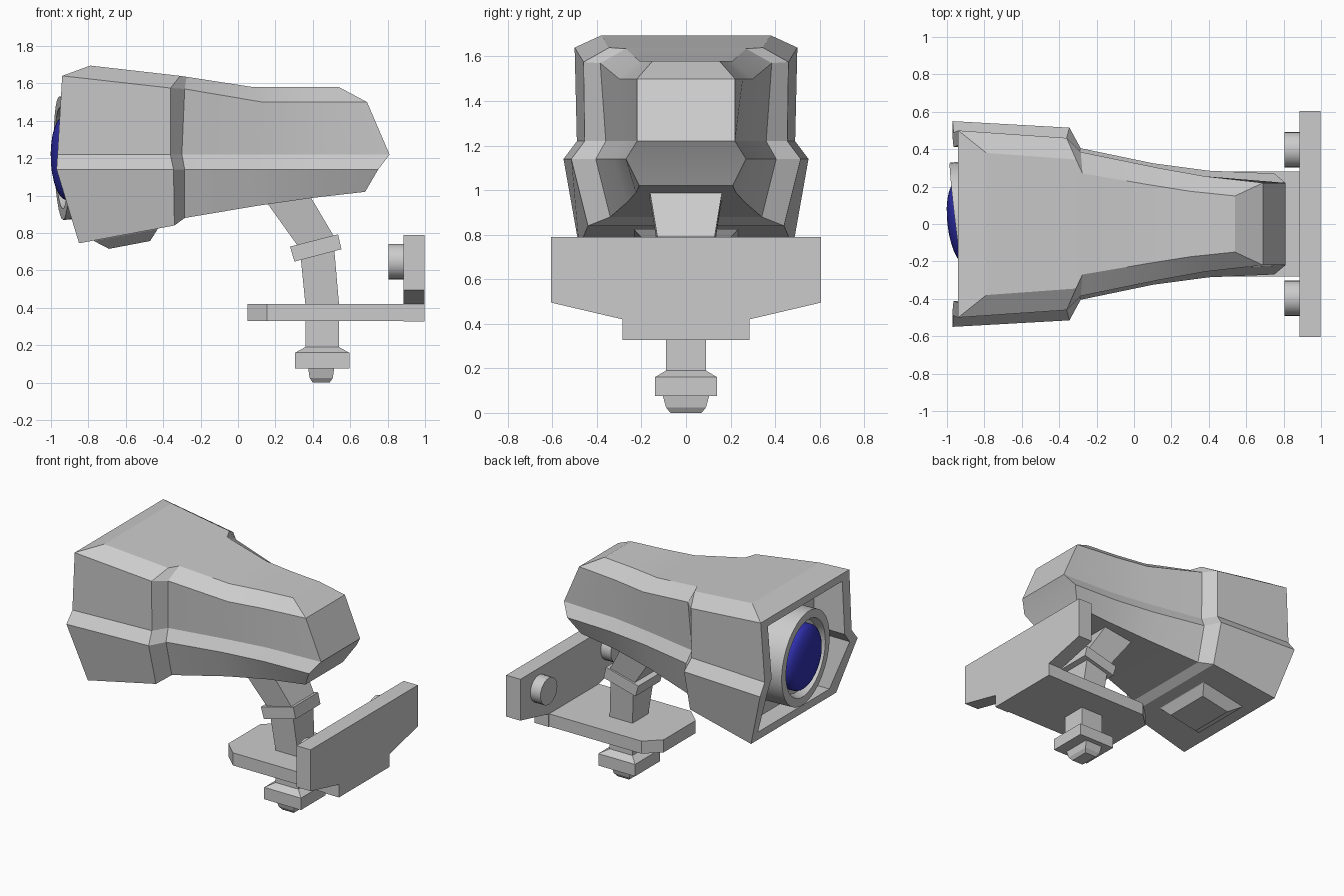
import bpy, bmesh, math
from mathutils import Matrix

if "Cube" in bpy.data.objects:
    bpy.data.objects.remove(bpy.data.objects["Cube"])


def make(name, verts, faces, smooth=None):
    me = bpy.data.meshes.new(name)
    me.from_pydata(verts, [], faces)
    bm = bmesh.new()
    bm.from_mesh(me)
    bmesh.ops.recalc_face_normals(bm, faces=bm.faces)
    bm.to_mesh(me)
    bm.free()
    ob = bpy.data.objects.new(name, me)
    bpy.context.collection.objects.link(ob)
    if smooth:
        bpy.ops.object.select_all(action='DESELECT')
        ob.select_set(True)
        bpy.context.view_layer.objects.active = ob
        bpy.ops.object.shade_smooth_by_angle(angle=math.radians(smooth))
    return ob


def bridge(a, b):
    """Quads between two closed index loops."""
    n = len(a)
    return [(a[i], a[(i + 1) % n], b[(i + 1) % n], b[i]) for i in range(n)]


def loft(name, rings):
    n = len(rings[0])
    loops = [list(range(k * n, k * n + n)) for k in range(len(rings))]
    faces = [loops[0], loops[-1]]
    for a, b in zip(loops, loops[1:]):
        faces += bridge(a, b)
    return make(name, [v for r in rings for v in r], faces)


def rect(a, b, hy, hb=None):
    """Rectangle spanning a to b in xz, with half widths in y at each end."""
    hb = hb or hy
    return [(a[0], -hy, a[1]), (b[0], -hb, b[1]), (b[0], hb, b[1]), (a[0], hy, a[1])]


def prism(name, pts, lift):
    """Extrude a polygon by a vector."""
    return loft(name, [pts, [tuple(p[i] + lift[i] for i in range(3)) for p in pts]])


def lathe(name, profile, n=32, smooth=30):
    """Revolve (x, r) points about the x axis."""
    verts = [(x, r * math.cos(2 * math.pi * i / n), r * math.sin(2 * math.pi * i / n))
             for x, r in profile for i in range(n)]
    loops = [list(range(k * n, k * n + n)) for k in range(len(profile))]
    faces = [loops[0], loops[-1]]
    for a, b in zip(loops, loops[1:]):
        faces += bridge(a, b)
    return make(name, verts, faces, smooth)


# Housing: half sections (roof, shoulder, upper waist, waist, belly) from hood to tail
halves = [
    [(-.79, .38, 1.695), (-.94, .50, 1.64), (-.965, .49, 1.22), (-.97, .55, 1.14), (-.85, .48, .745)],
    [(-.31, .345, 1.64), (-.36, .46, 1.575), (-.362, .455, 1.22), (-.345, .515, 1.14), (-.34, .44, .84)],
    [(-.275, .27, 1.635), (-.285, .385, 1.57), (-.30, .36, 1.22), (-.285, .405, 1.14), (-.285, .34, .88)],
    [(.08, .21, 1.58), (.13, .30, 1.50), (.10, .285, 1.22), (.10, .325, 1.14), (.10, .265, .945)],
    [(.30, .175, 1.58), (.38, .255, 1.50), (.40, .24, 1.22), (.40, .285, 1.14), (.40, .225, .988)],
    [(.54, .15, 1.58), (.69, .22, 1.50), (.81, .22, 1.22), (.75, .27, 1.14), (.68, .21, 1.02)],
]
rings = [h + [(x, -y, z) for x, y, z in reversed(h)] for h in halves]
verts = [v for r in rings for v in r]
faces = []
for k in range(len(rings) - 1):
    faces += bridge(range(k * 10, k * 10 + 10), range(k * 10 + 10, k * 10 + 20))
faces += [(50 + i, 51 + i, 58 - i, 59 - i) for i in range(4)]   # tail facets
faces.append((0, 1, 8, 9))                                       # brow
# Hood rim and recess
rim = rings[0][1:9]
inner = [(x, y * .84, 1.2 + (z - 1.2) * .88) for x, y, z in rim]
floor = [(-.72, y, z) for x, y, z in inner]
verts += inner + floor
faces += bridge(range(1, 9), range(60, 68)) + bridge(range(60, 68), range(68, 76))
faces.append(tuple(range(68, 76)))
make("housing", verts, faces, 20)

# Pad under the hood
loft("hood_pad", [rect((-.79, .79), (-.40, .85), .25),
                  rect((-.77, .757), (-.43, .82), .23),
                  rect((-.69, .715), (-.47, .757), .17)])

# Lens barrel and glass, slightly turned
turn = Matrix.Translation((-.945, 0, 1.2)) @ Matrix.Rotation(.12, 4, 'Z') @ Matrix.Rotation(-.03, 4, 'Y')
barrel = lathe("lens_barrel", [(.24, .33), (0, .33), (0, .27), (.05, .25)])
R, edge = .21, .225
a = .56
glass_prof = [(.06, edge)] + [(-.052 + .075 * (1 - math.cos(t)), edge * math.sin(t))
                              for t in [math.pi / 2 * (1 - i / 7) for i in range(7)]]
glass = lathe("lens_glass", glass_prof, smooth=60)
blue = bpy.data.materials.new("blue_glass")
blue.diffuse_color = (.03, .03, .45, 1)
blue.use_nodes = True
blue.node_tree.nodes["Principled BSDF"].inputs["Base Color"].default_value = blue.diffuse_color
glass.data.materials.append(blue)
barrel.matrix_world = turn
glass.matrix_world = turn

# Bent arm, collar, post
loft("upper_arm", [rect((.12, 1.01), (.36, 1.04), .17),
                   rect((.32, .73), (.52, .77), .125)])
loft("arm_collar", [rect((.278, .727), (.535, .793), .14),
                    rect((.302, .647), (.553, .713), .14)])
loft("post", [rect((.335, .67), (.515, .71), .115),
              rect((.36, .42), (.54, .42), .09),
              rect((.36, .18), (.54, .18), .09)])

# Nut and tip below the shelf
loft("nut", [rect((.45 - hx, z), (.45 + hx, z), hy) for hx, hy, z in
             [(.09, .09, .19), (.145, .14, .16), (.145, .14, .075)]])
loft("nut_tip", [rect((.445 - hx, z), (.445 + hx, z), hy) for hx, hy, z in
                 [(.07, .105, .08), (.062, .09, .025), (.045, .07, 0)]])

# Shelf with cut corners, wall plate and bolts
prism("shelf", [(.05, -.18, .33), (.155, -.28, .33), (.99, -.28, .33),
                (.99, .28, .33), (.155, .28, .33), (.05, .18, .33)], (0, 0, .09))
prism("wall_plate", [(.885, y, z) for y, z in
                     [(-.605, .79), (.605, .79), (.605, .495), (.285, .42),
                      (.285, .328), (-.285, .328), (-.285, .42), (-.605, .495)]], (.112, 0, 0))
for side, label in ((-1, "right"), (1, "left")):
    bolt = lathe("bolt_" + label, [(.805, .095), (.9, .095)], 24)
    bolt.location = (0, side * .397, .647)
